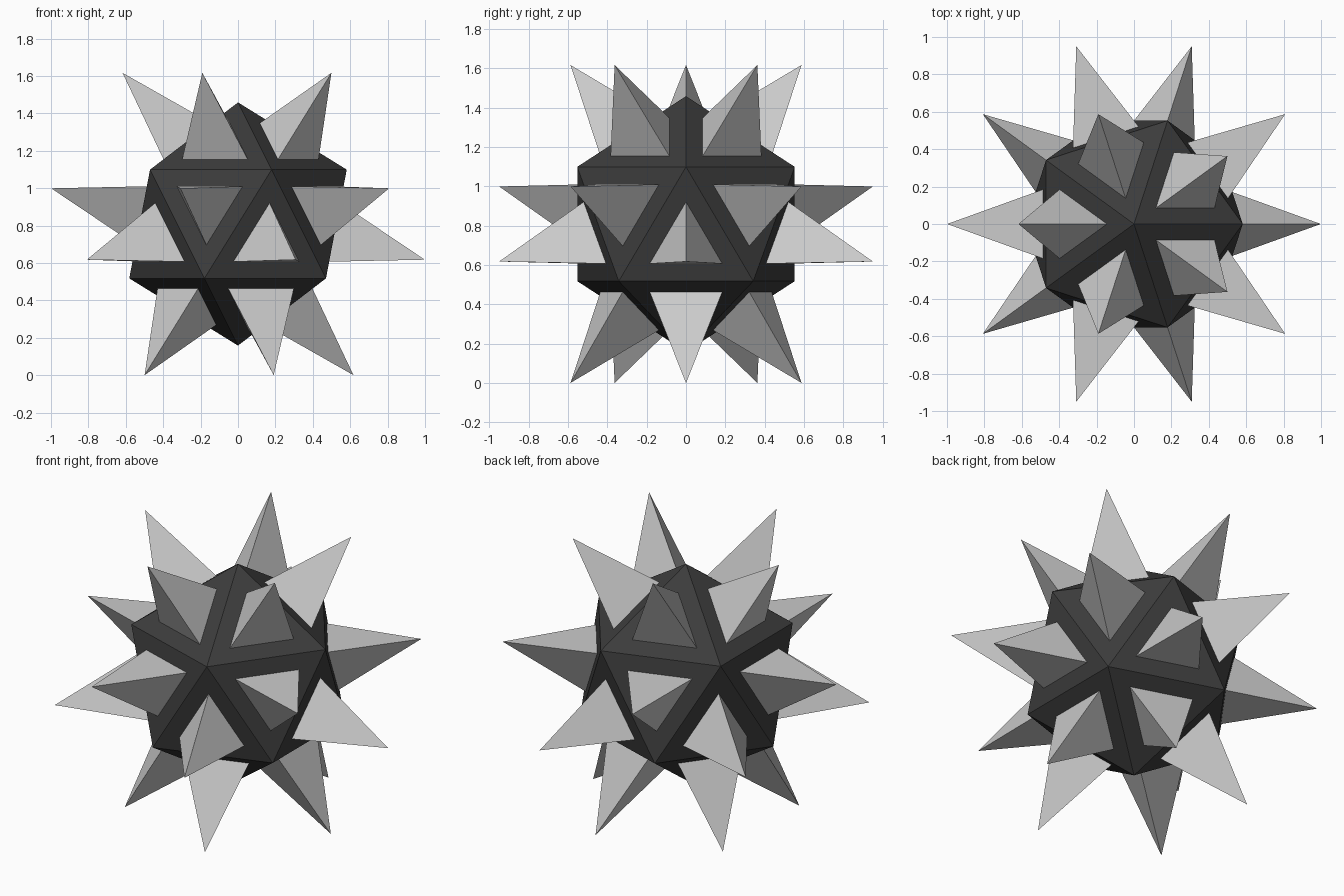
import bpy, bmesh

if "Cube" in bpy.data.objects:
    bpy.data.objects.remove(bpy.data.objects["Cube"])

CENTRE_Z = 0.809
CORE_RADIUS = 0.65
TIP_DISTANCE = 1.017
BASE_RATIO = 0.54   # spike base size relative to its core face


def add_object(name, bm, material=None):
    bmesh.ops.recalc_face_normals(bm, faces=bm.faces[:])
    mesh = bpy.data.meshes.new(name)
    bm.to_mesh(mesh)
    obj = bpy.data.objects.new(name, mesh)
    obj.location.z = CENTRE_Z
    bpy.context.collection.objects.link(obj)
    if material:
        mesh.materials.append(material)
    return obj


dark = bpy.data.materials.new("dark_grey")
dark.diffuse_color = (0.045, 0.045, 0.045, 1)
dark.use_nodes = True
dark.node_tree.nodes["Principled BSDF"].inputs["Base Color"].default_value = dark.diffuse_color

# Core: icosahedron standing on a vertex
core = bmesh.new()
bmesh.ops.create_icosphere(core, subdivisions=1, radius=CORE_RADIUS)
core.normal_update()
add_object("core", core, dark)

# Spikes: one three-sided pyramid on the middle of every core face
for i, face in enumerate(core.faces):
    mid = face.calc_center_median()
    spike = bmesh.new()
    base = [spike.verts.new(mid.lerp(v.co, BASE_RATIO)) for v in face.verts]
    tip = spike.verts.new(mid.normalized() * TIP_DISTANCE)
    spike.faces.new(base)
    for a, b in zip(base, base[1:] + base[:1]):
        spike.faces.new((a, b, tip))
    add_object(f"spike_{i + 1:02d}", spike)
    spike.free()

core.free()
